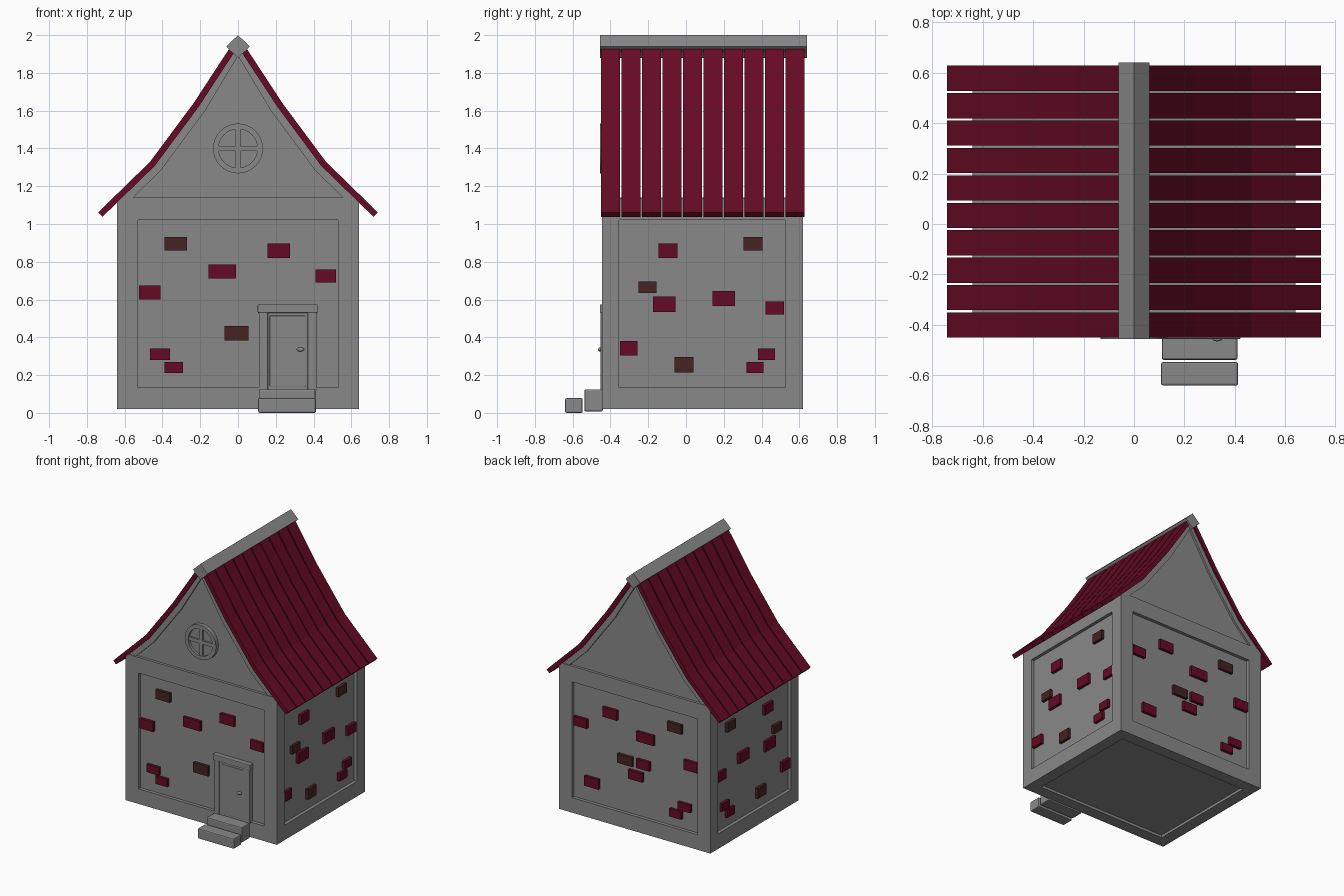
import bpy, bmesh, math
from mathutils import Vector

if "Cube" in bpy.data.objects:
    bpy.data.objects.remove(bpy.data.objects["Cube"])


def mat(name, rgb):
    m = bpy.data.materials.new(name)
    m.diffuse_color = (*rgb, 1)
    m.use_nodes = True
    m.node_tree.nodes["Principled BSDF"].inputs["Base Color"].default_value = m.diffuse_color
    return m


GREY = mat("grey plaster", (0.25, 0.25, 0.25))
RED = mat("dark red", (0.13, 0.003, 0.018))
BROWN = mat("dark brown", (0.062, 0.016, 0.016))


def finish(name, bm, material, bevel=0):
    bmesh.ops.recalc_face_normals(bm, faces=bm.faces)
    me = bpy.data.meshes.new(name)
    bm.to_mesh(me)
    bm.free()
    me.materials.append(material)
    ob = bpy.data.objects.new(name, me)
    bpy.context.collection.objects.link(ob)
    if bevel:
        b = ob.modifiers.new("bevel", 'BEVEL')
        b.width, b.segments = bevel, 2
    return ob


def box(name, x, y, z, material=GREY, bevel=0):
    """Box from (min, max) ranges."""
    bm = bmesh.new()
    bmesh.ops.create_cube(bm, size=1)
    for v in bm.verts:
        v.co = [r[0] if c < 0 else r[1] for c, r in zip(v.co, (x, y, z))]
    return finish(name, bm, material, bevel)


def prism(name, pts, y0, y1, material=GREY):
    """Extrude an xz outline from y0 to y1."""
    bm = bmesh.new()
    f = bm.faces.new([bm.verts.new((p[0], y0, p[1])) for p in pts])
    r = bmesh.ops.extrude_face_region(bm, geom=[f])
    for v in r["geom"]:
        if isinstance(v, bmesh.types.BMVert):
            v.co.y = y1
    return finish(name, bm, material)


def offset(pts, d):
    """Shift a polyline (running down and outwards) inwards by d."""
    out = []
    for i, p in enumerate(pts):
        ns = []
        for a, b in ((i - 1, i), (i, i + 1)):
            if a >= 0 and b < len(pts):
                t = (Vector(pts[b]) - Vector(pts[a])).normalized()
                ns.append(Vector((t.y, -t.x)))
        n = sum(ns, Vector((0, 0))).normalized()
        q = Vector(p) + n * d / n.dot(ns[0])
        out.append((max(q.x, 0), q.y))
    return out


def mirror(pts):
    return [(-x, z) for x, z in pts]


W, Y0, Y1 = 0.64, -0.445, 0.62
IN = 0.025  # wall recess behind the timber frame

# Walls, floor
box("walls", (-W + IN, W - IN), (Y0 + IN, Y1 - IN), (0.04, 1.12))

# Sill and top beams around the house, corner posts
for label, z0, z1 in (("sill", 0.02, 0.135), ("top_beam", 1.02, 1.14)):
    for s, e in (("front", (Y0, Y0 + 0.09)), ("back", (Y1 - 0.09, Y1))):
        box(f"{s}_{label}", (-W, W), e, (z0, z1))
    for s, e in (("left", (-W, -W + 0.09)), ("right", (W - 0.09, W))):
        box(f"{s}_{label}", e, (Y0 + 0.09, Y1 - 0.09), (z0, z1))
for sx, xr in (("left", (-W, -0.53)), ("right", (0.53, W))):
    for sy, yr in (("front", (Y0, -0.355)), ("back", (0.525, Y1))):
        box(f"{sy}_{sx}_post", xr, yr, (0.135, 1.02))
box("ceiling", (-W + .01, W - .01), (Y0 + .01, Y1 - .01), (1.10, 1.135))

# Bricks: (centre along wall, centre z, width, height, colour)
R, B = RED, BROWN
shared = [(-.33, .895, .12, .07, B), (-.083, .748, .145, .075, R),
          (.215, .858, .12, .075, R), (.465, .725, .11, .07, R),
          (-.467, .637, .115, .075, R), (-.413, .31, .105, .06, R),
          (-.34, .24, .10, .06, R)]
front = shared + [(-.008, .422, .125, .075, B)]
back = shared + [(.088, .537, .125, .07, B), (-.065, .54, .11, .07, R),
                 (0, .44, .12, .07, R), (.37, .29, .12, .075, R)]
side = [(-.095, .858, .10, .075, R), (.355, .895, .10, .07, B),
        (-.203, .665, .095, .06, B), (-.115, .575, .12, .08, R),
        (.20, .605, .12, .08, R), (.47, .555, .10, .07, R),
        (-.303, .342, .095, .075, R), (-.01, .255, .10, .08, B),
        (.425, .31, .09, .06, R), (.365, .24, .09, .06, R)]
OUT = 0.022  # brick relief
yf, yb, xs = Y0 + IN, Y1 - IN, W - IN
for name, bricks in (("front", front), ("back", back), ("left", side), ("right", side)):
    for c, z, w, h, m in bricks:
        along, zr = (c - w / 2, c + w / 2), (z - h / 2, z + h / 2)
        xr, yr = {"front": (along, (yf - OUT, yf + .02)),
                  "back": (along, (yb - .02, yb + OUT)),
                  "left": ((-xs - OUT, -xs + .02), along),
                  "right": ((xs - .02, xs + OUT), along)}[name]
        box(f"{name}_brick", xr, yr, zr, m)

# Roof planks following a swept curve
curve = [(0.045, 1.93), (0.235, 1.64), (0.465, 1.33), (0.74, 1.062)]
T = 0.033
plank = curve + offset(curve, T)[::-1]
PITCH = 0.1086
for i in range(10):
    y = -0.45 + i * PITCH
    prism("right_roof_plank", plank, y, y + PITCH - 0.009, RED)
    prism("left_roof_plank", mirror(plank), y, y + PITCH - 0.009, RED)

# Ridge beam
prism("ridge_beam", [(0, 2), (.062, 1.94), (0, 1.88), (-.062, 1.94)], -0.455, 0.64)

# Gables with sloping trim boards
rake = curve[:3] + [(0.65, 1.15)]
under = offset(rake, T)
strip = under + offset(rake, T + 0.04)[::-1]
gable = under + mirror(under)[::-1]
for name, a, b, ta, tb in (("front", -.425, -.39, -.44, -.40),
                           ("back", .565, .60, .575, .615)):
    prism(f"{name}_gable", gable, a, b)
    prism(f"{name}_right_gable_trim", strip, ta, tb)
    prism(f"{name}_left_gable_trim", mirror(strip), ta, tb)

# Round window: ring, pane and cross bars
N, CZ = 32, 1.40
bm = bmesh.new()
section = [(.103, -.455), (.132, -.455), (.132, -.41), (.103, -.41)]
rings = [[bm.verts.new((r * math.cos(k * math.tau / N), y, CZ + r * math.sin(k * math.tau / N)))
          for r, y in section] for k in range(N)]
for k in range(N):
    p, q = rings[k], rings[(k + 1) % N]
    for j in range(4):
        bm.faces.new((p[j], p[(j + 1) % 4], q[(j + 1) % 4], q[j]))
finish("window_ring", bm, GREY)
prism("window_pane", [(.11 * math.cos(k * math.tau / N), CZ + .11 * math.sin(k * math.tau / N))
                      for k in range(N)], -.435, -.41)
box("window_bar_upright", (-.014, .014), (-.45, -.42), (CZ - .108, CZ + .108))
box("window_bar_across", (-.108, .108), (-.449, -.42), (CZ - .014, CZ + .014))

# Door: jambs, lintel, leaf, raised panel and knob
box("door_jamb_left", (.11, .158), (-.452, -.40), (.12, .535), GREY, .005)
box("door_jamb_right", (.368, .416), (-.452, -.40), (.12, .535), GREY, .005)
box("door_lintel", (.104, .422), (-.456, -.40), (.53, .575), GREY, .005)
box("door_leaf", (.155, .37), (-.447, -.40), (.12, .53))
box("door_panel", (.168, .357), (-.451, -.44), (.14, .515), GREY, .003)
bm = bmesh.new()
bmesh.ops.create_uvsphere(bm, u_segments=16, v_segments=8, radius=1)
for v in bm.verts:
    v.co = (.33 + v.co.x * .02, -.455 + v.co.y * .01, .336 + v.co.z * .011)
knob = finish("door_knob", bm, GREY)
knob.data.shade_smooth()

# Front steps
box("upper_step", (.11, .41), (-.538, -.44), (.008, .125), GREY, .008)
box("lower_step", (.107, .413), (-.64, -.547), (0, .078), GREY, .008)
